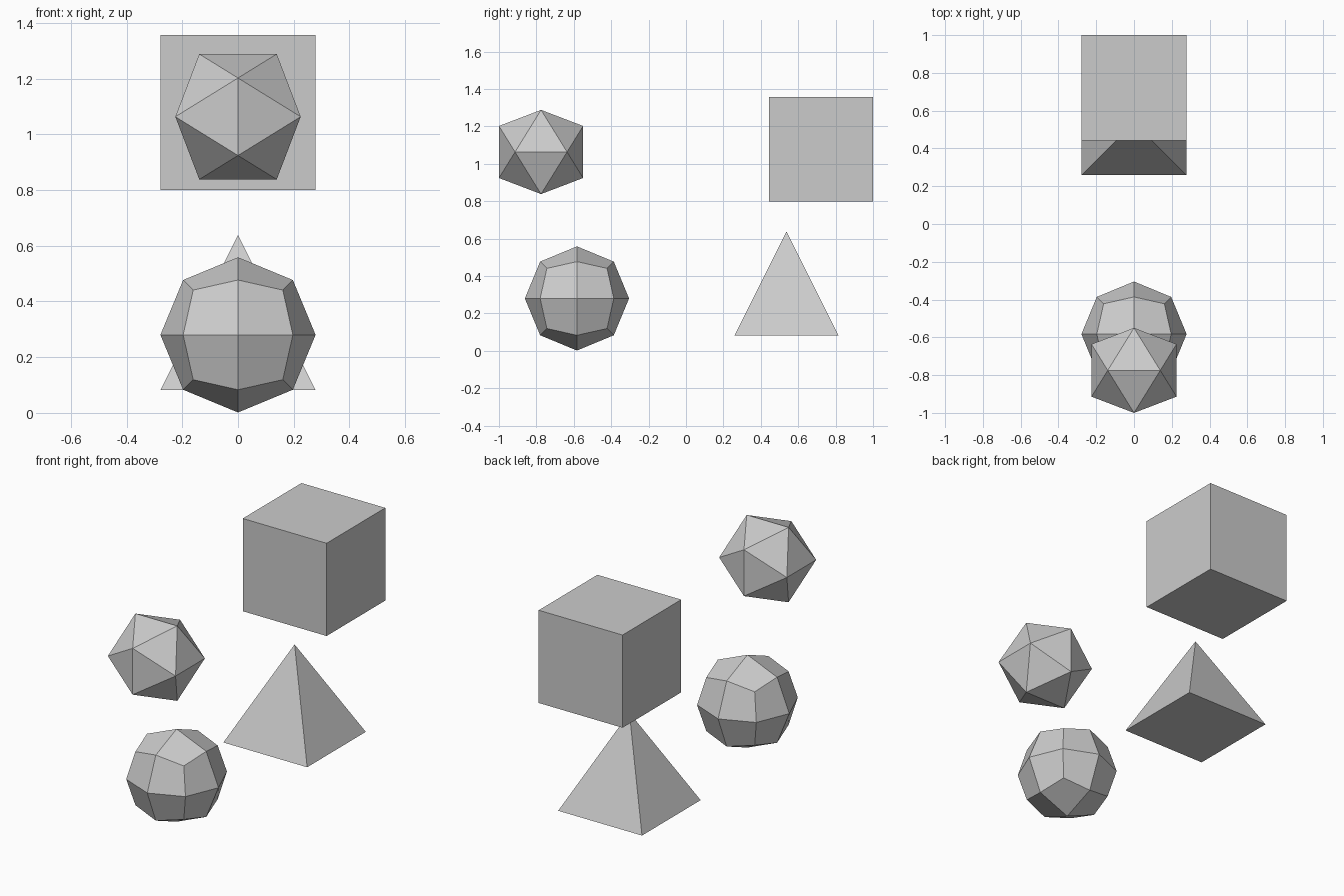
import bpy, bmesh
from math import sqrt
from mathutils import Vector

if "Cube" in bpy.data.objects:
    bpy.data.objects.remove(bpy.data.objects["Cube"])

S = 0.557          # common width of cube, pyramid and ball


def make(name, bm, loc):
    bmesh.ops.recalc_face_normals(bm, faces=bm.faces)
    mesh = bpy.data.meshes.new(name)
    bm.to_mesh(mesh)
    bm.free()
    obj = bpy.data.objects.new(name, mesh)
    obj.location = loc
    bpy.context.collection.objects.link(obj)
    return obj


# Cube, upper back
bm = bmesh.new()
bmesh.ops.create_cube(bm, size=S)
make("cube", bm, (0, 0.7215, 1.078))

# Square pyramid, lower back
bm = bmesh.new()
h = S / 2
base = [bm.verts.new((x, y, -h)) for x, y in ((-h, -h), (h, -h), (h, h), (-h, h))]
apex = bm.verts.new((0, 0, h))
bm.faces.new(base)
for i in range(4):
    bm.faces.new((base[i], base[(i + 1) % 4], apex))
make("pyramid", bm, (0, 0.537, 0.36))

# Icosahedron, upper front: corners of three golden rectangles
bm = bmesh.new()
long = 0.225
short = long / ((1 + sqrt(5)) / 2)
for a in (-short, short):
    for b in (-long, long):
        for co in ((a, 0, b), (b, a, 0), (0, b, a)):
            bm.verts.new(co)
bmesh.ops.convex_hull(bm, input=bm.verts)
make("icosahedron", bm, (0, -0.775, 1.063))

# Faceted ball, lower front: a cube cut once and pushed out to a sphere
bm = bmesh.new()
bmesh.ops.create_cube(bm, size=1)
bmesh.ops.subdivide_edges(bm, edges=bm.edges[:], cuts=1, use_grid_fill=True)
for v in bm.verts:
    v.co = v.co.normalized() * S / 2
make("faceted_ball", bm, (0, -0.583, 0.28))
